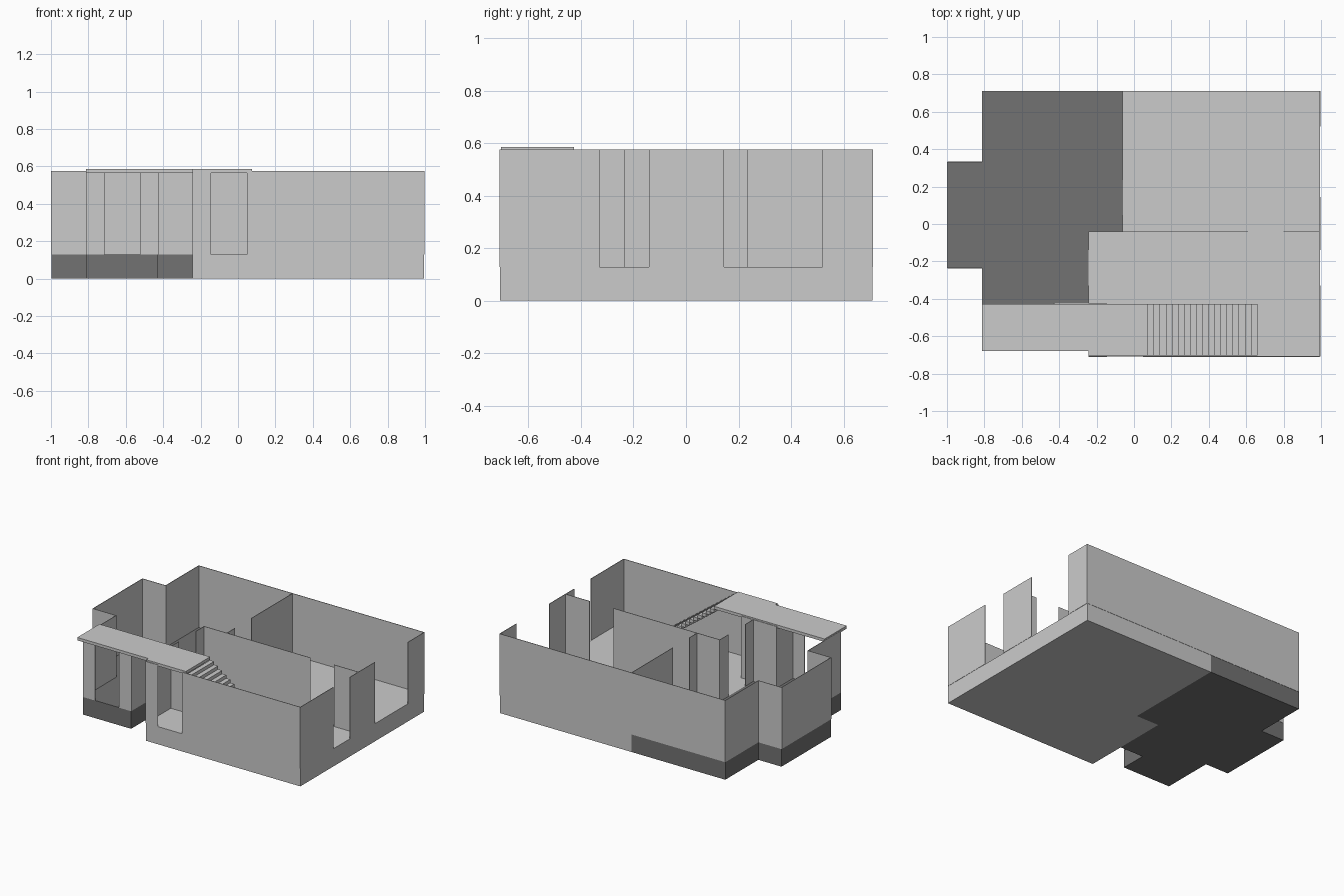
import bpy, bmesh

if "Cube" in bpy.data.objects:
    bpy.data.objects.remove(bpy.data.objects["Cube"])

FLOOR, TOP, T = 0.128, 0.575, 0.004   # floor level, wall top, wall thickness

dark = bpy.data.materials.new("dark_floor")
dark.diffuse_color = (0.17, 0.17, 0.17, 1)
dark.use_nodes = True
dark.node_tree.nodes["Principled BSDF"].inputs["Base Color"].default_value = dark.diffuse_color


def finish(bm, name, mat=None):
    bmesh.ops.recalc_face_normals(bm, faces=bm.faces)
    me = bpy.data.meshes.new(name)
    bm.to_mesh(me)
    bm.free()
    ob = bpy.data.objects.new(name, me)
    bpy.context.collection.objects.link(ob)
    if mat:
        me.materials.append(mat)
    return ob


def prism(name, outline, z0, z1, mat=None):
    """Extrude a plan outline between two heights."""
    bm = bmesh.new()
    face = bm.faces.new([bm.verts.new((x, y, z0)) for x, y in outline])
    ext = bmesh.ops.extrude_face_region(bm, geom=[face])
    verts = [g for g in ext["geom"] if isinstance(g, bmesh.types.BMVert)]
    bmesh.ops.translate(bm, verts=verts, vec=(0, 0, z1 - z0))
    return finish(bm, name, mat)


def box(name, x0, x1, y0, y1, z0, z1):
    return prism(name, [(x0, y0), (x1, y0), (x1, y1), (x0, y1)], z0, z1)


def wall_x(name, y, *spans):
    """Wall along x at depth y; gaps between spans are doorways."""
    for a, b in spans:
        box(name, a, b, y - T / 2, y + T / 2, FLOOR, TOP)


def wall_y(name, x, *spans):
    """Wall along y at position x."""
    for a, b in spans:
        box(name, x - T / 2, x + T / 2, a, b, FLOOR, TOP)


L, R, F, B = -0.812, 0.995, -0.708, 0.71   # main building limits

# Floor slabs
prism("dark_slab", [(L, B), (L, 0.332), (-0.998, 0.332), (-0.998, -0.235),
                    (L, -0.235), (L, -0.612), (-0.428, -0.612),
                    (-0.428, -0.424), (-0.242, -0.424), (-0.242, -0.042),
                    (-0.06, -0.042), (-0.06, B)], 0, FLOOR, dark)
prism("light_slab", [(-0.06, B), (-0.06, -0.042), (-0.242, -0.042),
                     (-0.242, F), (R, F), (R, B)], 0, FLOOR)

# Outer walls
wall_x("back_wall", B, (L, R))
wall_y("right_wall", R, (F, -0.33), (-0.14, 0.145), (0.52, B))
wall_x("front_wall", F, (-0.242, -0.145), (0.048, R))
wall_y("front_side_wall", -0.242, (F, -0.424))
wall_y("left_back_wall", L, (0.332, B))
wall_x("bay_back_wall", 0.332, (-0.998, L))
wall_y("bay_wall", -0.998, (-0.235, 0.332))
wall_x("bay_front_wall", -0.235, (-0.998, L))
wall_y("left_front_wall", L, (-0.612, -0.235))
wall_x("porch_wall", -0.612, (L, -0.715), (-0.523, -0.428))
wall_y("porch_side_wall", -0.428, (-0.612, -0.424))

# Inner walls
wall_x("hall_front_wall", -0.424, (-0.428, -0.145))
wall_y("hall_side_wall", -0.242, (-0.424, -0.33), (-0.14, -0.042))
wall_x("middle_wall", -0.042, (-0.242, 0.61), (0.80, R))
wall_y("back_partition", -0.06, (-0.042, 0.048), (0.235, B))

# Upper landing
prism("landing", [(L, -0.68), (-0.242, -0.68), (-0.242, -0.704),
                  (0.075, -0.704), (0.075, -0.427), (L, -0.427)], 0.564, 0.585)

# Stair flight, one block per step
steps = 18
rise = (0.585 - FLOOR) / (steps + 1)
run = (0.66 - 0.075) / steps
for i in range(steps):
    z = 0.585 - (i + 1) * rise
    x = 0.075 + i * run
    box("stair_step", x, x + run, -0.704, -0.427, z - rise, z)
